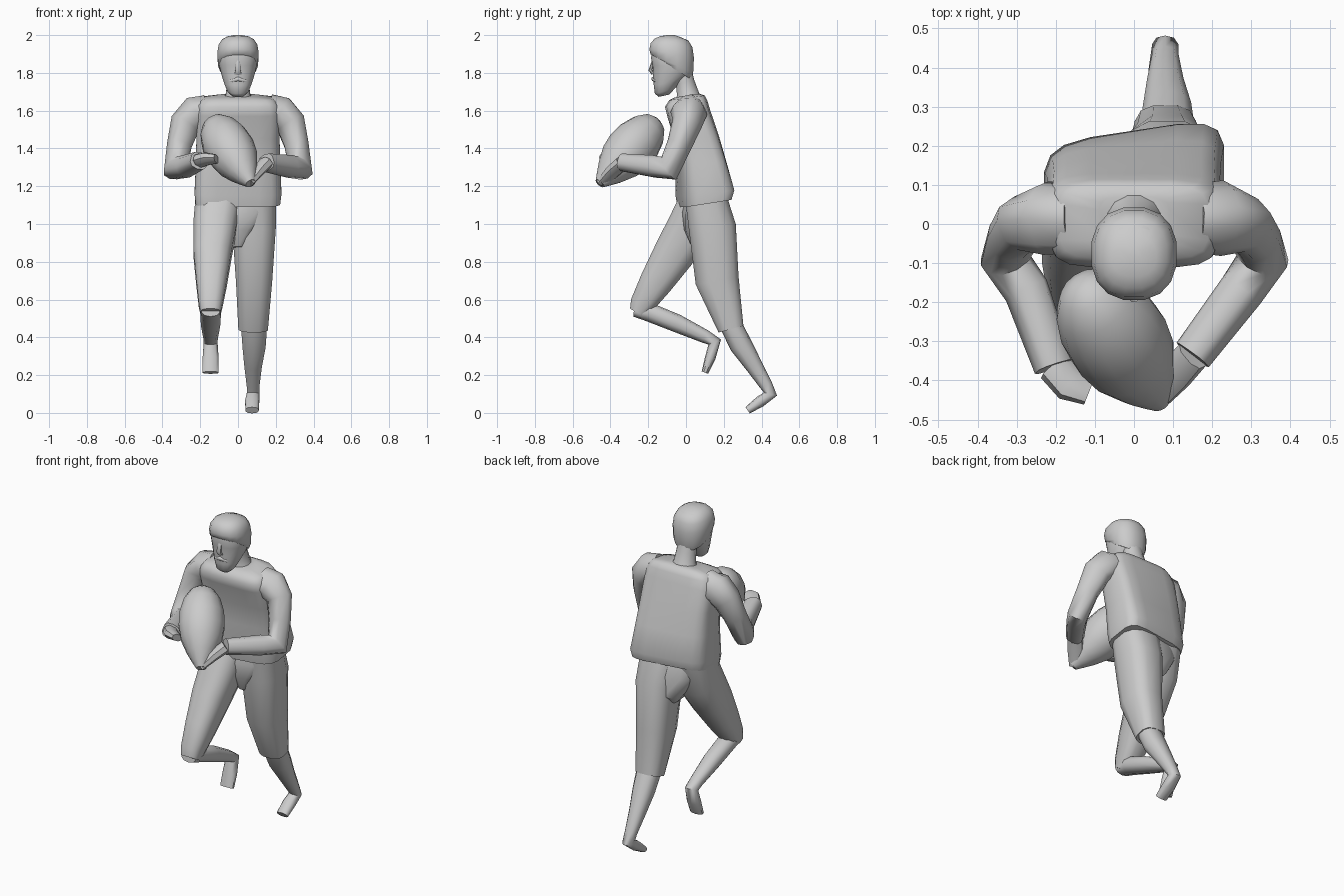
import bpy, bmesh, math
from mathutils import Vector as V


def finish(name, bm, angle=40):
    bmesh.ops.recalc_face_normals(bm, faces=bm.faces[:])
    me = bpy.data.meshes.new(name)
    bm.to_mesh(me)
    bm.free()
    ob = bpy.data.objects.new(name, me)
    bpy.context.collection.objects.link(ob)
    bpy.ops.object.select_all(action='DESELECT')
    ob.select_set(True)
    bpy.context.view_layer.objects.active = ob
    bpy.ops.object.shade_smooth_by_angle(angle=math.radians(angle))
    return ob


def loft(name, rings, n=12, power=2.0, angle=40):
    """Skin through superellipse rings given as (centre, half axis u, half axis v)."""
    bm = bmesh.new()
    loops = []
    for c, u, v in rings:
        loop = []
        for i in range(n):
            a = 2 * math.pi * (i + 0.5) / n
            ca, sa = math.cos(a), math.sin(a)
            p = c + u * math.copysign(abs(ca) ** (2 / power), ca) \
                  + v * math.copysign(abs(sa) ** (2 / power), sa)
            loop.append(bm.verts.new(p))
        loops.append(loop)
    for a, b in zip(loops, loops[1:]):
        for i in range(n):
            j = (i + 1) % n
            bm.faces.new((a[i], a[j], b[j], b[i]))
    bm.faces.new(loops[0])
    bm.faces.new(loops[-1])
    return finish(name, bm, angle)


def limb(name, pts, ref, n=10, power=2.4):
    """Tube along points (x, y, z, ru, rv); ref is the sideways axis."""
    pos = [V(p[:3]) for p in pts]
    rings = []
    for i, p in enumerate(pts):
        t = V((0, 0, 0))
        if i > 0:
            t += (pos[i] - pos[i - 1]).normalized()
        if i < len(pts) - 1:
            t += (pos[i + 1] - pos[i]).normalized()
        t.normalize()
        u = V(ref)
        u = (u - t * u.dot(t)).normalized()
        rings.append((pos[i], u * p[3], t.cross(u) * p[4]))
    return loft(name, rings, n, power, 50)


def slab(name, rows, n, power, angle=40):
    """Stack of rings (front y, front z, back y, back z, half width, twist)."""
    rings = []
    for yf, zf, yb, zb, hx, tw in rows:
        c = V((0, (yf + yb) / 2, (zf + zb) / 2))
        rings.append((c, V((hx, hx * tw, 0)), V((0, (yb - yf) / 2, (zb - zf) / 2))))
    return loft(name, rings, n, power, angle)


# Loose shirt, twisted at the hem
slab("shirt", [
    (-.03, 1.09, .225, 1.13, .225, .15),
    (-.04, 1.15, .24, 1.18, .232, .15),
    (-.045, 1.32, .205, 1.33, .225, .09),
    (-.06, 1.45, .17, 1.47, .222, .04),
    (-.10, 1.57, .13, 1.60, .225, 0),
    (-.112, 1.62, .115, 1.65, .215, 0),
    (-.09, 1.655, .10, 1.68, .19, 0),
    (-.06, 1.67, .07, 1.69, .09, 0)], 16, 4.5, 60)

# Shorts: seat, back leg and lifted leg
slab("shorts_seat", [(.03, .88, .16, .87, .03, 0), (-.01, .97, .22, .93, .09, 0),
                     (-.02, 1.06, .225, 1.05, .17, .1), (0, 1.14, .20, 1.14, .19, .1)], 14, 3)
X = (1, 0, 0)
limb("shorts_back_leg", [
    (.075, .10, 1.16, .13, .11), (.085, .14, .98, .118, .128),
    (.085, .165, .70, .098, .118), (.08, .238, .445, .08, .07)], X, 12, 2.8)
limb("shorts_lifted_leg", [
    (-.10, .09, 1.16, .125, .11), (-.12, .03, 1.0, .118, .125),
    (-.135, -.065, .84, .103, .112), (-.14, -.16, .69, .083, .09),
    (-.145, -.235, .57, .064, .066), (-.145, -.258, .53, .055, .045)], X, 12, 2.8)

# Lower legs with feet
limb("back_shin_foot", [
    (.085, .235, .47, .072, .058), (.085, .29, .36, .064, .06),
    (.08, .36, .25, .048, .046), (.08, .425, .145, .035, .034),
    (.08, .447, .10, .035, .036), (.075, .39, .058, .039, .03),
    (.075, .326, .014, .036, .02)], X)
limb("lifted_shin_foot", [
    (-.145, -.275, .545, .05, .035), (-.145, -.20, .535, .057, .05),
    (-.145, -.05, .475, .053, .048), (-.145, .10, .405, .04, .036),
    (-.145, .152, .375, .038, .036), (-.145, .128, .29, .044, .028),
    (-.145, .10, .213, .044, .018)], X)

# Arms: sleeve, forearm and hand on each side
for side, s, wrist, knuckle, tip in (
        ("left", 1, (.15, -.335, 1.325), (.105, -.385, 1.28), (.055, -.445, 1.215)),
        ("right", -1, (-.205, -.365, 1.335), (-.165, -.41, 1.345), (-.115, -.43, 1.345))):
    elbow = V((s * .33, -.09, 1.295))
    bend = (elbow - V((s * .27, .02, 1.58))).cross(V(wrist) - elbow).normalized()
    limb(side + "_sleeve", [
        (s * .16, .015, 1.60, .08, .085), (s * .225, .015, 1.585, .09, .09),
        (s * .28, .005, 1.53, .08, .07), (s * .31, -.035, 1.42, .064, .06),
        (*elbow, .06, .07), (s * .275, -.17, 1.305, .056, .058),
        (*wrist, .05, .046)], bend, 10, 2.6)
    limb(side + "_hand", [(*wrist, .044, .034), (*knuckle, .046, .03),
                          (*tip, .036, .02)], bend, 8)

# Pointed ball held across the chest
axis = V((.41, -.61, -.67)).normalized()
su = axis.cross(V((0, 0, 1))).normalized()
sv = axis.cross(su)
mid = V((-.038, -.30, 1.387))
loft("ball", [(mid + axis * d, su * r, sv * r) for d, r in (
    (-.24, .025), (-.215, .068), (-.16, .105), (-.08, .128), (0, .132),
    (.08, .118), (.16, .083), (.215, .052), (.255, .028))], 14)

# Neck and collar
limb("neck", [(0, .015, 1.64, .09, .08), (0, .01, 1.69, .066, .06),
              (0, -.005, 1.75, .06, .052), (0, -.02, 1.82, .06, .05)], X, 12, 2)

# Head
slab("head", [
    (-.145, 1.673, -.09, 1.685, .032, 0), (-.166, 1.69, -.06, 1.715, .056, 0),
    (-.172, 1.735, -.025, 1.755, .074, 0), (-.176, 1.79, .02, 1.79, .089, 0),
    (-.178, 1.84, .032, 1.83, .100, 0), (-.187, 1.88, .036, 1.88, .104, 0),
    (-.175, 1.94, .03, 1.94, .09, 0), (-.14, 1.98, 0, 1.98, .06, 0)], 16, 2.3, 60)

# Hair cap, lower at the nape
slab("hair", [
    (-.175, 1.89, .028, 1.765, .098, 0), (-.19, 1.90, .04, 1.80, .108, 0),
    (-.196, 1.925, .044, 1.88, .111, 0), (-.188, 1.96, .036, 1.935, .104, 0),
    (-.165, 1.983, .015, 1.97, .085, 0), (-.135, 1.995, -.03, 1.99, .058, 0),
    (-.10, 2.0, -.06, 2.0, .02, 0)], 16, 2.3, 60)

# Face details
limb("nose", [(0, -.172, 1.865, .011, .01), (0, -.188, 1.815, .015, .012),
              (0, -.174, 1.795, .02, .01)], X, 8, 2)
limb("moustache", [(-.04, -.157, 1.757, .010, .010), (0, -.174, 1.768, .012, .010),
                   (.04, -.157, 1.757, .010, .010)], (0, 0, 1), 8, 2)
